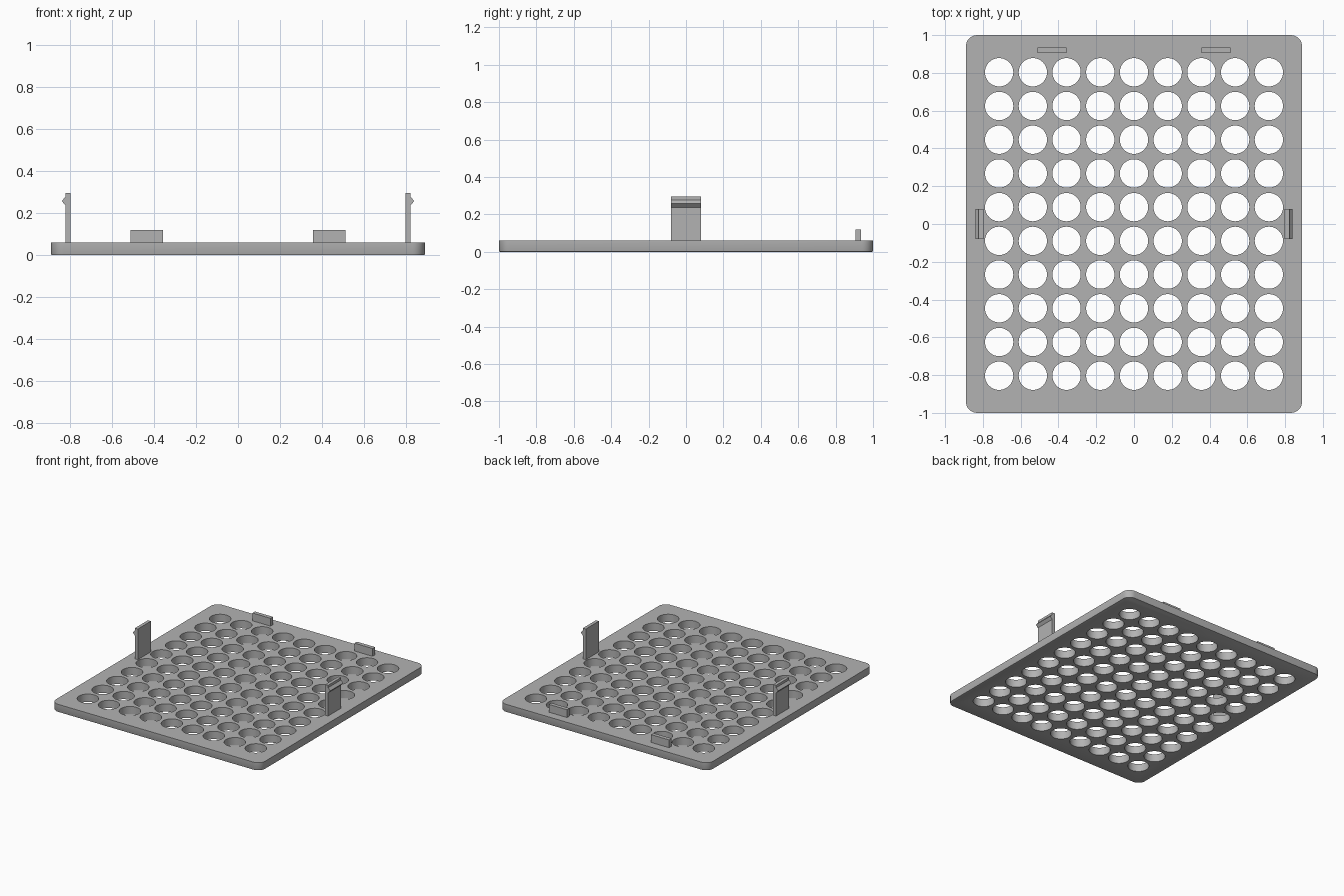
import bpy, bmesh, math
from mathutils import Matrix

if "Cube" in bpy.data.objects:
    bpy.data.objects.remove(bpy.data.objects["Cube"])

grey = bpy.data.materials.new("plain grey")
grey.diffuse_color = (0.45, 0.45, 0.45, 1)
grey.use_nodes = True
grey.node_tree.nodes["Principled BSDF"].inputs["Base Color"].default_value = grey.diffuse_color


def add_object(name, bm):
    bmesh.ops.recalc_face_normals(bm, faces=bm.faces[:])
    mesh = bpy.data.meshes.new(name)
    bm.to_mesh(mesh)
    bm.free()
    obj = bpy.data.objects.new(name, mesh)
    bpy.context.collection.objects.link(obj)
    mesh.materials.append(grey)
    return obj


def add_box(bm, lo, hi):
    size = [b - a for a, b in zip(lo, hi)]
    mid = [(a + b) / 2 for a, b in zip(lo, hi)]
    bmesh.ops.create_cube(bm, size=1, matrix=Matrix.Translation(mid) @ Matrix.Diagonal((*size, 1)))


# Plate with rounded corners and a fine softened lower rim
bm = bmesh.new()
add_box(bm, (-0.89, -1, 0), (0.89, 1, 0.06))
corners = [e for e in bm.edges if abs(e.verts[0].co.z - e.verts[1].co.z) > 0.01]
bmesh.ops.bevel(bm, geom=corners, offset=0.06, segments=8, profile=0.5, affect='EDGES')
rim = [e for e in bm.edges if all(v.co.z < 0.001 for v in e.verts)]
bmesh.ops.bevel(bm, geom=rim, offset=0.005, segments=2, profile=0.5, affect='EDGES')
plate = add_object("perforated_plate", bm)

# Grid of round holes cut through the plate
PITCH = 0.1785
bm = bmesh.new()
for col in range(9):
    for row in range(10):
        place = Matrix.Translation(((col - 4) * PITCH, (row - 4.5) * PITCH, 0.03))
        bmesh.ops.create_cone(bm, cap_ends=True, segments=48, radius1=0.075,
                              radius2=0.075, depth=0.2, matrix=place)
cutter = add_object("hole_cutter", bm)
cutter.hide_render = True
cut = plate.modifiers.new("holes", 'BOOLEAN')
cut.operation = 'DIFFERENCE'
cut.solver = 'EXACT'
cut.object = cutter
bpy.context.view_layer.objects.active = plate
plate.select_set(True)
bpy.ops.object.modifier_apply(modifier=cut.name)
bpy.data.objects.remove(cutter)
bpy.ops.object.shade_smooth_by_angle(angle=math.radians(30))

# Snap clip profile (x, z), with a pointed catch on the outer side
CLIP = [(0.797, 0.06), (0.822, 0.06), (0.822, 0.238), (0.84, 0.258),
        (0.822, 0.278), (0.822, 0.296), (0.797, 0.296)]

for side, label in ((-1, "left"), (1, "right")):
    # Side snap clip
    bm = bmesh.new()
    face = bm.faces.new([bm.verts.new((side * x, -0.079, z)) for x, z in CLIP])
    ext = bmesh.ops.extrude_face_region(bm, geom=[face])["geom"]
    bmesh.ops.translate(bm, vec=(0, 0.158, 0),
                        verts=[v for v in ext if isinstance(v, bmesh.types.BMVert)])
    add_object(label + "_snap_clip", bm)

    # Low locating tab at the back
    bm = bmesh.new()
    x0, x1 = sorted((side * 0.357, side * 0.511))
    add_box(bm, (x0, 0.905, 0.06), (x1, 0.935, 0.12))
    add_object(label + "_back_tab", bm)
